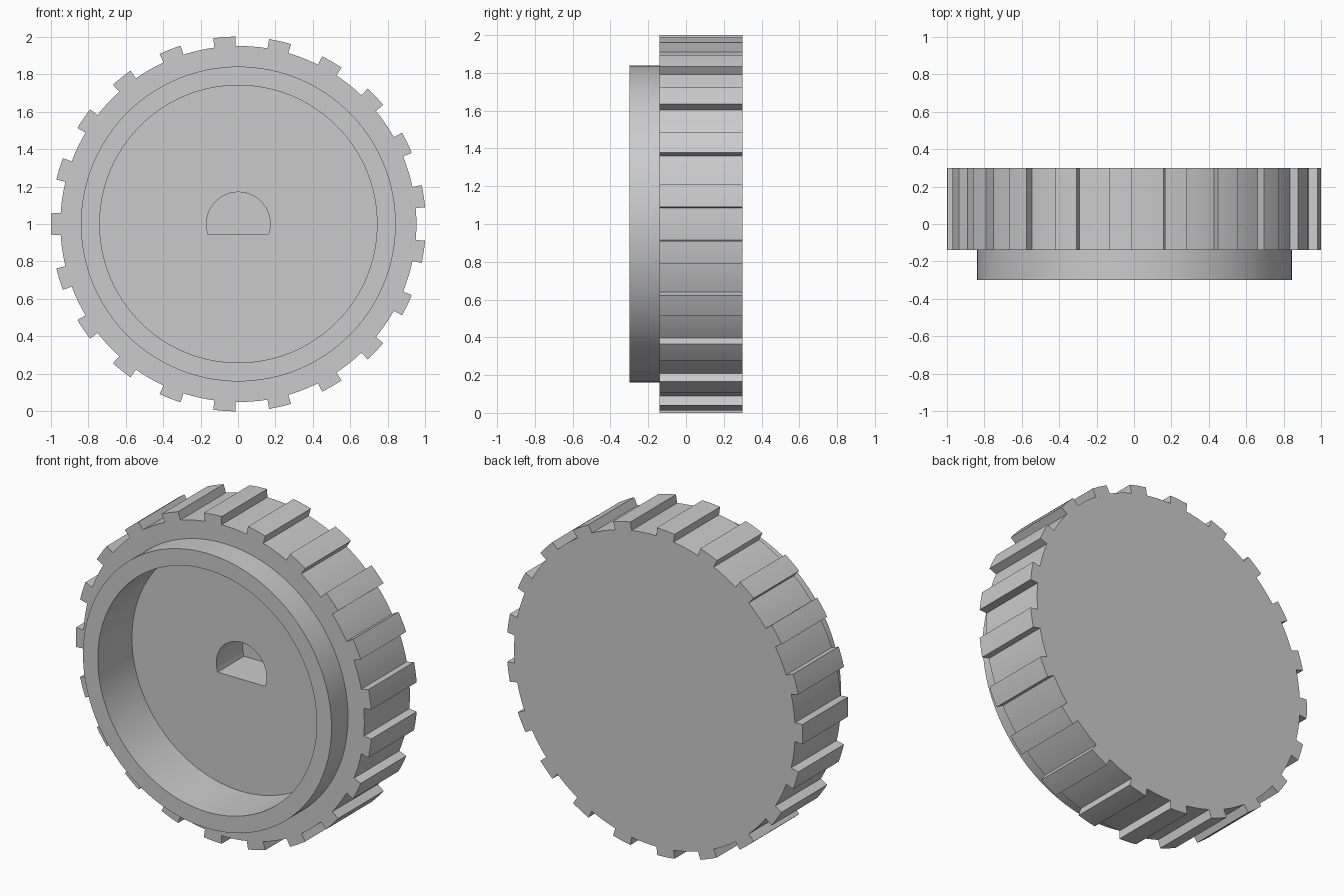
import bpy
import bmesh
from math import sin, cos, pi, asin, radians
from mathutils import Vector

if "Cube" in bpy.data.objects:
    bpy.data.objects.remove(bpy.data.objects["Cube"], do_unlink=True)

CENTRE_X, CENTRE_Z = 0.002, 1.0
TEETH = 21
TIP, ROOT, HALF_TOOTH = 1.0, 0.95, 0.06

grey = bpy.data.materials.new("plain grey")
grey.use_nodes = True
grey.diffuse_color = (0.6, 0.6, 0.6, 1)
grey.node_tree.nodes["Principled BSDF"].inputs["Base Color"].default_value = (0.6, 0.6, 0.6, 1)


def arc(radius, start, end, steps):
    """Points along an arc, both ends included."""
    angles = [start + (end - start) * i / steps for i in range(steps + 1)]
    return [(radius * cos(a), radius * sin(a)) for a in angles]


def circle(radius, steps=128):
    return arc(radius, 0, 2 * pi, steps)[:-1]


def prism(name, outline, front, back):
    """Extrude an (x, z) outline along y."""
    bm = bmesh.new()
    face = bm.faces.new([bm.verts.new((x + CENTRE_X, front, z + CENTRE_Z)) for x, z in outline])
    moved = bmesh.ops.extrude_face_region(bm, geom=[face])["geom"]
    verts = [v for v in moved if isinstance(v, bmesh.types.BMVert)]
    bmesh.ops.translate(bm, verts=verts, vec=Vector((0, back - front, 0)))
    bmesh.ops.recalc_face_normals(bm, faces=bm.faces)
    mesh = bpy.data.meshes.new(name)
    bm.to_mesh(mesh)
    bm.free()
    mesh.materials.append(grey)
    obj = bpy.data.objects.new(name, mesh)
    bpy.context.collection.objects.link(obj)
    return obj


def combine(target, tool, operation):
    """Apply a boolean and discard the tool."""
    mod = target.modifiers.new(operation, "BOOLEAN")
    mod.operation, mod.object, mod.solver = operation, tool, "EXACT"
    bpy.context.view_layer.objects.active = target
    bpy.ops.object.modifier_apply(modifier=mod.name)
    bpy.data.objects.remove(tool, do_unlink=True)


# Toothed outline: radial-sided teeth, one pointing to -x
outline = []
pitch = 2 * pi / TEETH
for i in range(TEETH):
    a = pi + i * pitch
    outline += arc(TIP, a - HALF_TOOTH, a + HALF_TOOTH, 4)
    outline += arc(ROOT, a + HALF_TOOTH, a + pitch - HALF_TOOTH, 4)
knob = prism("toothed_knob", outline, -0.14, 0.30)

# Raised front collar
combine(knob, prism("collar", circle(0.84), -0.30, 0.0), "UNION")

# Deep round recess in the front
combine(knob, prism("recess_cutter", circle(0.74), -0.5, 0.03), "DIFFERENCE")

# D-shaped shaft socket, flat side down
SOCKET = 0.17
dip = asin(0.055 / SOCKET)
socket = prism("socket_cutter", arc(SOCKET, -dip, pi + dip, 40), -0.2, 0.285)
combine(knob, socket, "DIFFERENCE")

# Smooth round walls, crisp corners
bpy.ops.object.select_all(action="DESELECT")
knob.select_set(True)
bpy.context.view_layer.objects.active = knob
bpy.ops.object.shade_smooth_by_angle(angle=radians(30))
